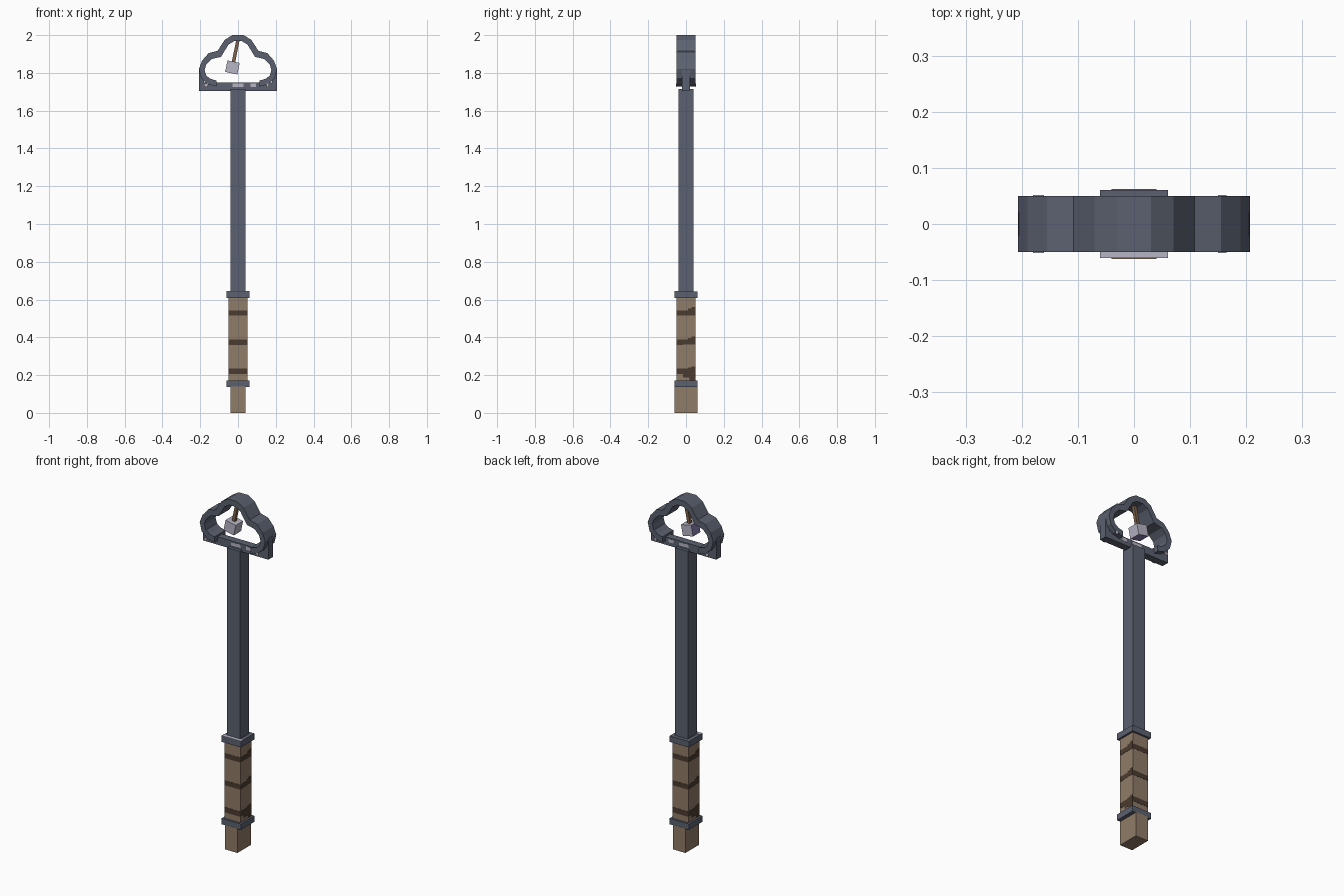
import bpy
import bmesh
from math import sin, cos
from mathutils import Matrix, Vector

cube = bpy.data.objects.get("Cube")
if cube:
    bpy.data.objects.remove(cube, do_unlink=True)


def material(name, r, g, b):
    m = bpy.data.materials.new(name)
    m.use_nodes = True
    m.diffuse_color = (r, g, b, 1)
    bsdf = next(n for n in m.node_tree.nodes if n.type == 'BSDF_PRINCIPLED')
    bsdf.inputs["Base Color"].default_value = (r, g, b, 1)
    return m


STEEL = material("blue grey steel", 0.105, 0.12, 0.16)
WOOD = material("tan wood", 0.28, 0.2, 0.14)
DARK = material("dark leather", 0.07, 0.045, 0.03)
PALE = material("pale lilac", 0.48, 0.46, 0.56)
PURPLE = material("muted purple", 0.25, 0.2, 0.42)
ROD = material("copper brown", 0.2, 0.125, 0.075)


def finish(name, bm, *mats):
    bmesh.ops.recalc_face_normals(bm, faces=bm.faces[:])
    mesh = bpy.data.meshes.new(name)
    bm.to_mesh(mesh)
    bm.free()
    for m in mats:
        mesh.materials.append(m)
    obj = bpy.data.objects.new(name, mesh)
    bpy.context.collection.objects.link(obj)
    return obj


def box(name, lo, hi, *mats, matrix=Matrix()):
    lo, hi = Vector(lo), Vector(hi)
    bm = bmesh.new()
    bmesh.ops.create_cube(bm, size=1)
    bmesh.ops.scale(bm, vec=hi - lo, verts=bm.verts)
    bmesh.ops.translate(bm, vec=(lo + hi) / 2, verts=bm.verts)
    bm.transform(matrix)
    return finish(name, bm, *mats)


def block(name, x, y, z0, z1, *mats):
    return box(name, (-x, -y, z0), (x, y, z1), *mats)


def prism(name, points, a, b, axis, mat):
    """Extrude a flat outline from a to b along the chosen axis."""
    def place(u, v, d):
        return (u, d, v) if axis == 'Y' else (d, u, v)
    bm = bmesh.new()
    face = bm.faces.new([bm.verts.new(place(u, v, a)) for u, v in points])
    out = bmesh.ops.extrude_face_region(bm, geom=[face])
    verts = [g for g in out["geom"] if isinstance(g, bmesh.types.BMVert)]
    bmesh.ops.translate(bm, vec=place(0, 0, b - a), verts=verts)
    return finish(name, bm, mat)


# Staff: end block, grip, collars and shaft
block("end_block", 0.04, 0.062, 0, 0.14, WOOD)
block("grip", 0.05, 0.05, 0.17, 0.61, WOOD)
block("shaft", 0.04, 0.04, 0.64, 1.715, STEEL)
block("lower_collar", 0.061, 0.061, 0.137, 0.171, STEEL)
block("upper_collar", 0.061, 0.061, 0.608, 0.642, STEEL)
box("collar_highlight", (-0.061, -0.061, 0.642), (0.061, -0.04, 0.644), PALE)

# Dark wraps: level on front and back, stepping wider on the sides
wraps = [(0.205, 0.235, 0.172, 0.245), (0.36, 0.388, 0.363, 0.405), (0.515, 0.543, 0.515, 0.56)]
for i, (low, high, end_low, end_high) in enumerate(wraps):
    block(f"wrap_band_{i}", 0.049, 0.051, low, high, DARK)
    mid_low, mid_high = (low + end_low) / 2, (high + end_high) / 2
    outline = [(-0.05, low), (-0.015, low), (-0.015, mid_low), (0.015, mid_low),
               (0.02, end_low), (0.05, end_low), (0.05, end_high), (0.03, end_high),
               (0.03, mid_high), (0.01, mid_high), (0.01, high), (-0.05, high)]
    for side, label in ((1, "left"), (-1, "right")):
        points = [(side * y, z) for y, z in outline]
        prism(f"wrap_{label}_{i}", points, side * 0.049, side * 0.051, 'X', DARK)

# Cloud-shaped hoop, open at the bottom
outer = [(0.03, 2.0), (0.07, 1.975), (0.108, 1.917), (0.155, 1.905), (0.19, 1.865),
         (0.207, 1.82), (0.195, 1.772), (0.16, 1.74), (0.115, 1.728)]
inner = [(0.02, 1.968), (0.05, 1.95), (0.09, 1.885), (0.14, 1.873), (0.168, 1.845),
         (0.177, 1.815), (0.168, 1.785), (0.145, 1.768), (0.115, 1.76)]


def mirrored(points):
    return [(-x, z) for x, z in reversed(points)] + points


prism("cloud_hoop", mirrored(outer) + mirrored(inner)[::-1], -0.05, 0.05, 'Y', STEEL)

# Thin cradle under the hoop
cradle = [(0.18, 1.75), (0.18, 1.825), (0.206, 1.825), (0.206, 1.705)]
prism("cradle", mirrored(cradle), -0.021, 0.021, 'Y', STEEL)

# Pale inlays on both faces of the cradle
for x0, x1 in ((-0.18, -0.16), (-0.03, 0.03), (0.065, 0.095), (0.15, 0.165)):
    half = 0.022 if x1 - x0 > 0.05 or x0 > 0 and x1 < 0.1 else 0.052
    for side, label in ((-1, "front"), (1, "back")):
        ys = sorted((side * (half - 0.002), side * half))
        box(f"inlay_{label}", (x0, ys[0], 1.725), (x1, ys[1], 1.743), PALE)

# Hanging rod and weight, swung to one side
swing = Matrix.Translation((0, 0, 1.975)) @ Matrix.Rotation(0.2, 4, 'Y')
box("hanging_rod", (-0.009, -0.009, -0.12), (0.009, 0.009, 0), ROD, matrix=swing)
weight = box("hanging_weight", (-0.033, -0.033, -0.18), (0.033, 0.033, -0.118),
             PALE, PURPLE, matrix=swing)
for p in weight.data.polygons:
    if p.normal.x < -0.7 or p.normal.z < -0.7:
        p.material_index = 1
